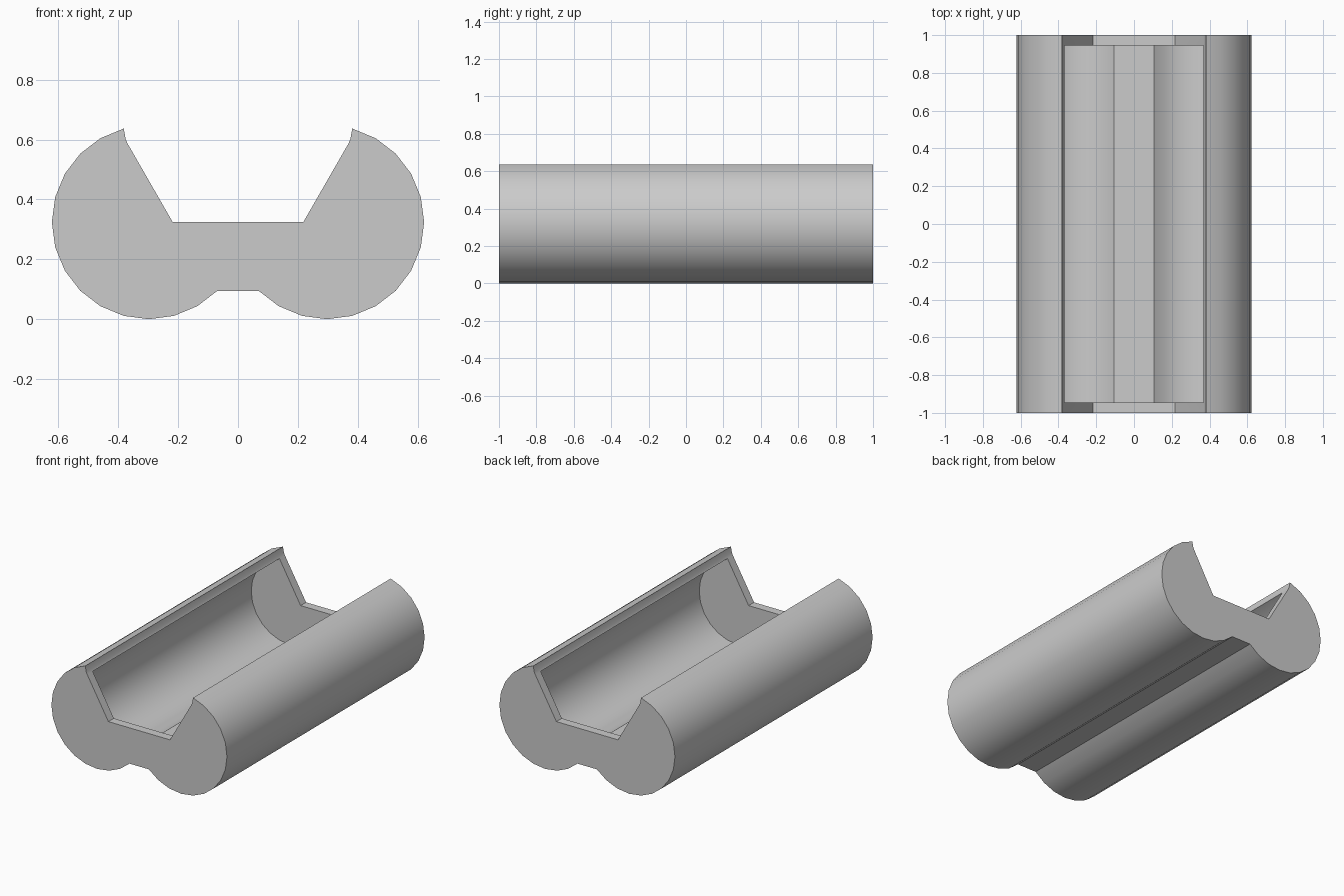
import bpy, bmesh
from math import cos, sin, radians
from mathutils import Vector

cube = bpy.data.objects.get("Cube")
if cube:
    bpy.data.objects.remove(cube, do_unlink=True)

CX, CZ = 0.298, 0.324        # centre of the right-hand tube
R_OUT, R_IN = 0.324, 0.27    # outer and inner tube radius
Y_END, Y_IN = 1.0, 0.945     # outside ends and inside of the end walls


def arc(r):
    """Tube section from the upper lip round to the web, in 15 degree steps."""
    return [(CX + r * cos(radians(a)), CZ + r * sin(radians(a)))
            for a in range(75, -136, -15)]


def mirrored(points):
    """Continue a half section with its mirror image."""
    return points + [(-x, z) for x, z in reversed(points)]


outer = mirrored([(0.375, 0.6)] + arc(R_OUT))   # lip, tube, web
inner = mirrored(arc(R_IN))                     # cavity wall and floor
notch = [inner[0], (0.218, CZ), (-0.218, CZ), inner[-1]]

bm = bmesh.new()


def ring(points, y):
    return [bm.verts.new(Vector((x, y, z))) for x, z in points]


def strip(a, b):
    for i in range(len(a) - 1):
        bm.faces.new((a[i], a[i + 1], b[i + 1], b[i]))


# Outer skin and cavity run along the length
out_f, out_b = ring(outer, -Y_END), ring(outer, Y_END)
in_f, in_b = ring(inner, -Y_IN), ring(inner, Y_IN)
strip(out_f, out_b)
strip(in_f, in_b)

# End walls with the tapered notch
end_notch = []
for skin, cavity, y_out, y_in in ((out_f, in_f, -Y_END, -Y_IN),
                                  (out_b, in_b, Y_END, Y_IN)):
    n_out = ring(notch, y_out)
    n_in = [cavity[0]] + ring(notch[1:3], y_in) + [cavity[-1]]
    strip(n_out, n_in)
    bm.faces.new(skin + n_out[::-1])
    bm.faces.new(cavity + n_in[2:0:-1])
    end_notch.append(n_out)

# Narrow rims along both long lips
for i in (0, -1):
    bm.faces.new((out_f[i], out_b[i], end_notch[1][i],
                  in_b[i], in_f[i], end_notch[0][i]))

bmesh.ops.recalc_face_normals(bm, faces=bm.faces)
mesh = bpy.data.meshes.new("twin_tube_tray")
bm.to_mesh(mesh)
bm.free()

tray = bpy.data.objects.new("twin_tube_tray", mesh)
bpy.context.collection.objects.link(tray)

# Single grey material
grey = bpy.data.materials.new("plain_grey")
grey.use_nodes = True
colour = (0.6, 0.6, 0.6, 1.0)
grey.diffuse_color = colour
grey.node_tree.nodes["Principled BSDF"].inputs["Base Color"].default_value = colour
mesh.materials.append(grey)

bpy.ops.object.select_all(action='DESELECT')
tray.select_set(True)
bpy.context.view_layer.objects.active = tray
bpy.ops.object.shade_smooth_by_angle(angle=radians(17))
